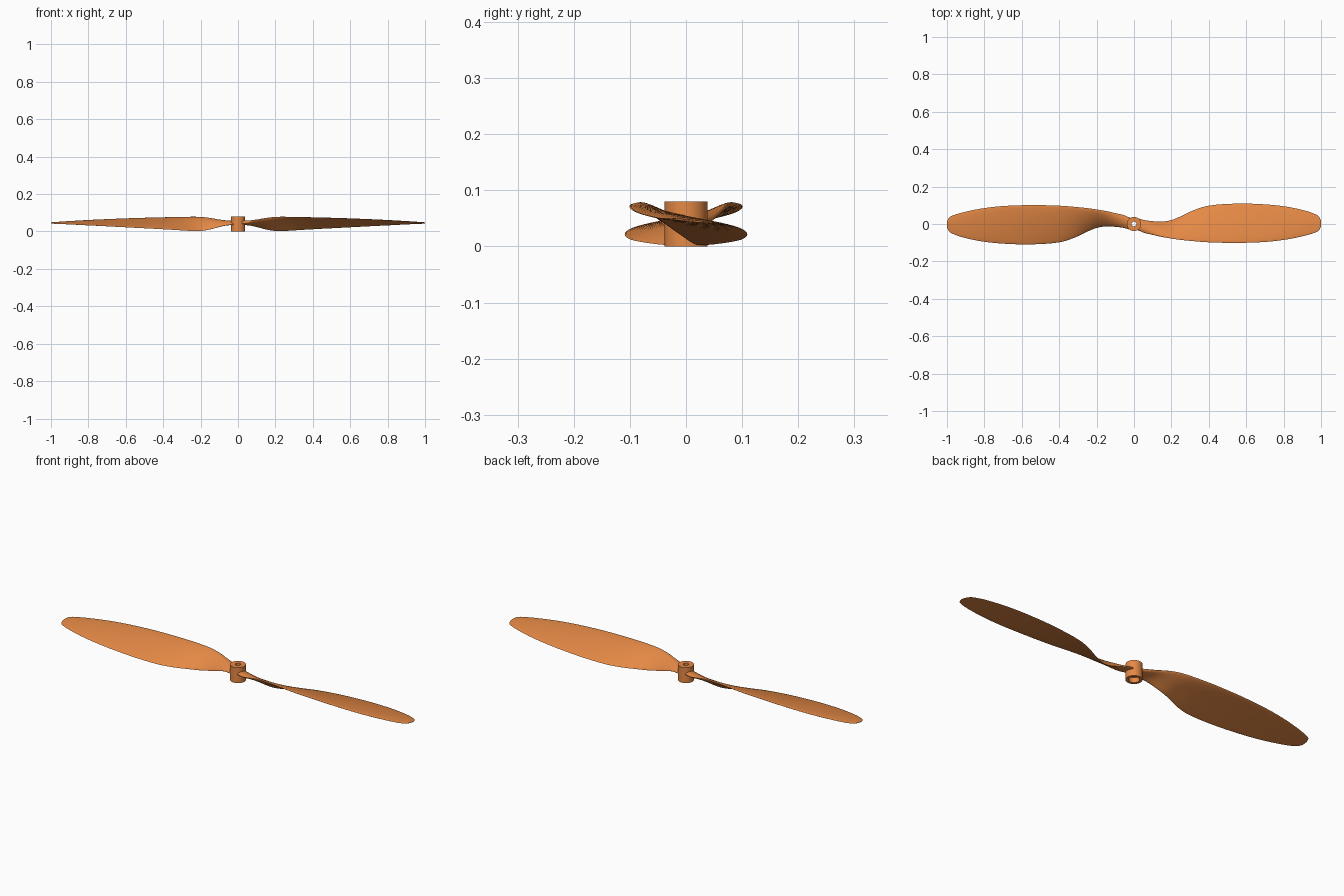
import bpy, bmesh, math

if "Cube" in bpy.data.objects:
    bpy.data.objects.remove(bpy.data.objects["Cube"])

mat = bpy.data.materials.new("orange_plastic")
mat.diffuse_color = (0.78, 0.25, 0.06, 1)
mat.use_nodes = True
mat.node_tree.nodes["Principled BSDF"].inputs["Base Color"].default_value = mat.diffuse_color

# Blade stations: x, leading y, leading z, trailing y, trailing z, thickness
STATIONS = [
    (0.022, -0.034, 0.047, 0.030, 0.037, 0.020),
    (0.06, -0.049, 0.051, 0.020, 0.034, 0.020),
    (0.10, -0.058, 0.060, 0.015, 0.025, 0.020),
    (0.15, -0.069, 0.071, 0.013, 0.011, 0.018),
    (0.20, -0.078, 0.077, 0.021, 0.003, 0.016),
    (0.25, -0.085, 0.078, 0.041, 0.003, 0.014),
    (0.32, -0.092, 0.077, 0.074, 0.007, 0.012),
    (0.40, -0.098, 0.075, 0.098, 0.012, 0.012),
    (0.55, -0.101, 0.071, 0.109, 0.020, 0.011),
    (0.70, -0.096, 0.065, 0.105, 0.028, 0.010),
    (0.82, -0.082, 0.059, 0.092, 0.034, 0.009),
    (0.92, -0.061, 0.053, 0.070, 0.039, 0.007),
    (0.97, -0.045, 0.050, 0.052, 0.041, 0.005),
    (0.99, -0.033, 0.049, 0.038, 0.042, 0.004),
    (1.00, -0.012, 0.047, 0.018, 0.043, 0.002),
]


def interpolate(i, t):
    """Smooth Hermite curve through the stations, spaced by x."""
    a, b = STATIONS[i], STATIONS[i + 1]
    p, n = STATIONS[max(i - 1, 0)], STATIONS[min(i + 2, len(STATIONS) - 1)]
    h = b[0] - a[0]
    out = [a[0] + h * t]
    for k in range(1, 6):
        m0 = (b[k] - p[k]) / (b[0] - p[0]) * h
        m1 = (n[k] - a[k]) / (n[0] - a[0]) * h
        out.append((2*t**3 - 3*t**2 + 1) * a[k] + (t**3 - 2*t**2 + t) * m0
                   + (3*t**2 - 2*t**3) * b[k] + (t**3 - t**2) * m1)
    return out


def section(s, count=14):
    """Closed airfoil loop from leading edge over the top and back below."""
    x, y0, z0, y1, z1, thick = s
    chord = math.hypot(y1 - y0, z1 - z0)
    ny, nz = (z0 - z1) / chord, (y1 - y0) / chord
    pts = []
    for k in range(2 * count):
        a = math.pi * k / count
        u = (1 - math.cos(a)) / 2
        off = thick * (0.5 * math.sin(a) * (1.2 - 0.4 * u) + 0.35 * 4 * u * (1 - u) * 0.6)
        pts.append((x, y0 + (y1 - y0) * u + ny * off, z0 + (z1 - z0) * u + nz * off))
    return pts


def finish(name, bm, angle):
    bmesh.ops.recalc_face_normals(bm, faces=bm.faces)
    me = bpy.data.meshes.new(name)
    bm.to_mesh(me)
    bm.free()
    ob = bpy.data.objects.new(name, me)
    bpy.context.collection.objects.link(ob)
    me.materials.append(mat)
    bpy.ops.object.select_all(action='DESELECT')
    ob.select_set(True)
    bpy.context.view_layer.objects.active = ob
    bpy.ops.object.shade_smooth_by_angle(angle=math.radians(angle))
    return ob


# Twisted blade lofted through its sections
bm = bmesh.new()
rows = [interpolate(i, j / 4) for i in range(len(STATIONS) - 1) for j in range(4)]
rows.append(STATIONS[-1])
rings = [[bm.verts.new(p) for p in section(s)] for s in rows]
for r0, r1 in zip(rings, rings[1:]):
    for k in range(len(r0)):
        n = (k + 1) % len(r0)
        bm.faces.new((r0[k], r0[n], r1[n], r1[k]))
bm.faces.new(rings[0])
bm.faces.new(rings[-1])
blade = finish("blade_right", bm, 50)

# Opposite blade, turned half a revolution
other = blade.copy()
other.name = "blade_left"
other.rotation_euler.z = math.pi
bpy.context.collection.objects.link(other)

# Hub: turned profile with a shaft hole and a wider recess below
PROFILE = [(0.013, 0.08), (0.038, 0.08), (0.038, 0.0), (0.025, 0.0), (0.025, 0.025), (0.013, 0.025)]
bm = bmesh.new()
N = 48
hub = [[bm.verts.new((r * math.cos(2 * math.pi * k / N), r * math.sin(2 * math.pi * k / N), z))
        for r, z in PROFILE] for k in range(N)]
for k in range(N):
    a, b = hub[k], hub[(k + 1) % N]
    for j in range(len(PROFILE)):
        m = (j + 1) % len(PROFILE)
        bm.faces.new((a[j], b[j], b[m], a[m]))
finish("hub", bm, 30)
